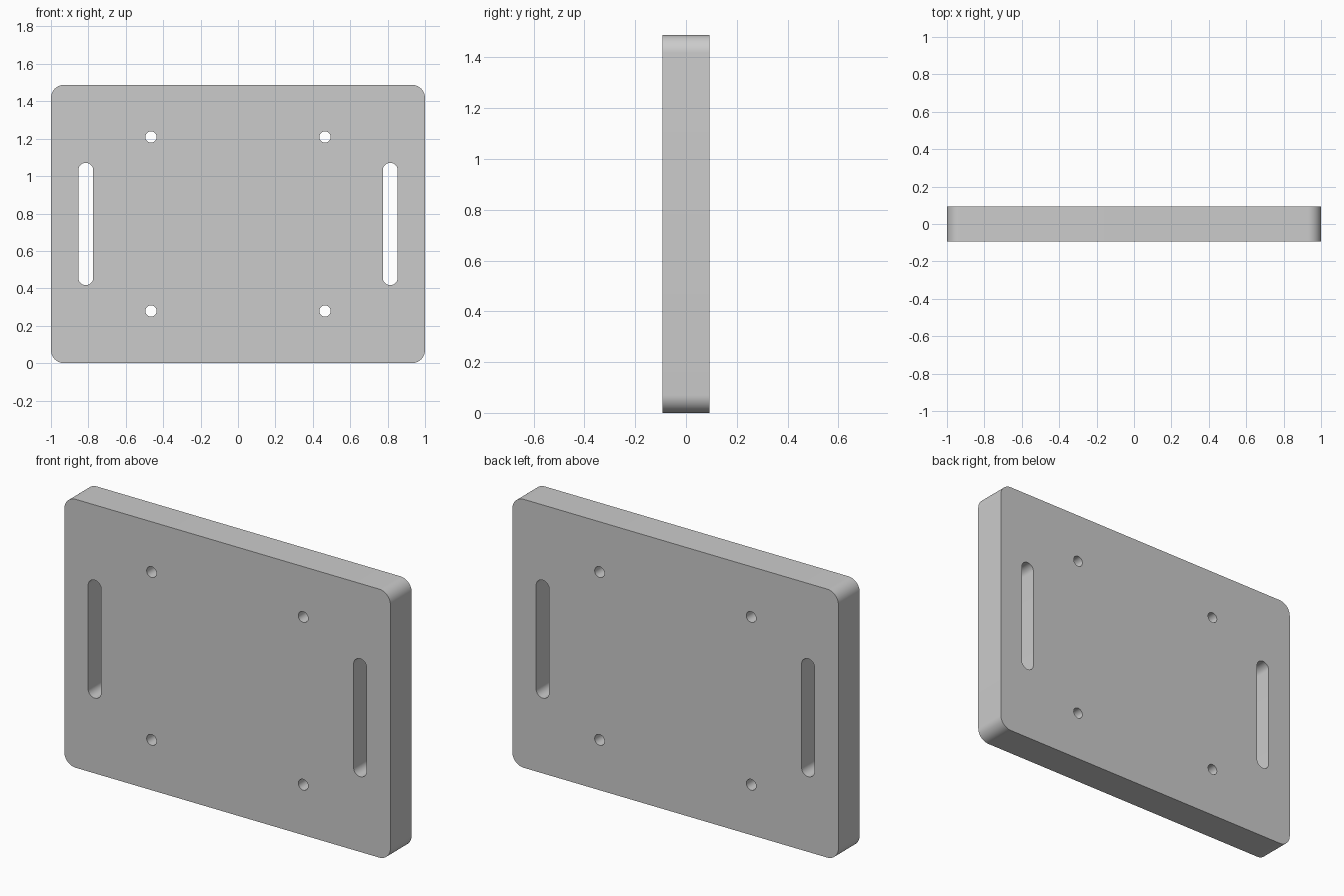
import bpy, bmesh
from math import sin, cos, pi, radians
from mathutils import Vector

if "Cube" in bpy.data.objects:
    bpy.data.objects.remove(bpy.data.objects["Cube"])

MID_Z = 0.744      # height of the plate centre
HALF_T = 0.093     # half thickness


def rounded_outline(cx, cz, hx, hz, r, seg):
    """Rounded rectangle in the XZ plane; becomes a slot or circle when r fills it."""
    pts = []
    for q, (sx, sz) in enumerate([(1, 1), (-1, 1), (-1, -1), (1, -1)]):
        for i in range(seg + 1):
            a = pi / 2 * (q + i / seg)
            p = Vector((cx + sx * (hx - r) + r * cos(a), -HALF_T,
                        cz + sz * (hz - r) + r * sin(a)))
            if not pts or (p - pts[-1]).length > 1e-5:
                pts.append(p)
    if (pts[0] - pts[-1]).length < 1e-5:
        pts.pop()
    return pts


# Outer edge, then the mirrored slots and screw holes
loops = [rounded_outline(0, MID_Z, 1.0, MID_Z, 0.07, 12)]
for s in (-1, 1):
    loops.append(rounded_outline(s * 0.814, MID_Z, 0.04, 0.327, 0.04, 8))
    for t in (-1, 1):
        loops.append(rounded_outline(s * 0.465, MID_Z + t * 0.465, 0.03, 0.03, 0.03, 8))

# Fill the front face around the openings and extrude it to full thickness
bm = bmesh.new()
edges = []
for pts in loops:
    vs = [bm.verts.new(p) for p in pts]
    edges += [bm.edges.new((a, b)) for a, b in zip(vs, vs[1:] + vs[:1])]
bmesh.ops.triangle_fill(bm, edges=edges, use_beauty=True, use_dissolve=False,
                        normal=(0, -1, 0))
front = bm.faces[:]
ext = bmesh.ops.extrude_face_region(bm, geom=front, use_keep_orig=True)
moved = [g for g in ext["geom"] if isinstance(g, bmesh.types.BMVert)]
bmesh.ops.translate(bm, verts=moved, vec=(0, 2 * HALF_T, 0))
bmesh.ops.recalc_face_normals(bm, faces=bm.faces)

mesh = bpy.data.meshes.new("mounting_plate")
bm.to_mesh(mesh)
bm.free()
plate = bpy.data.objects.new("mounting_plate", mesh)
bpy.context.collection.objects.link(plate)

# Smooth the rounded walls, keep the rims sharp
bpy.context.view_layer.objects.active = plate
plate.select_set(True)
bpy.ops.object.shade_smooth_by_angle(angle=radians(30))
